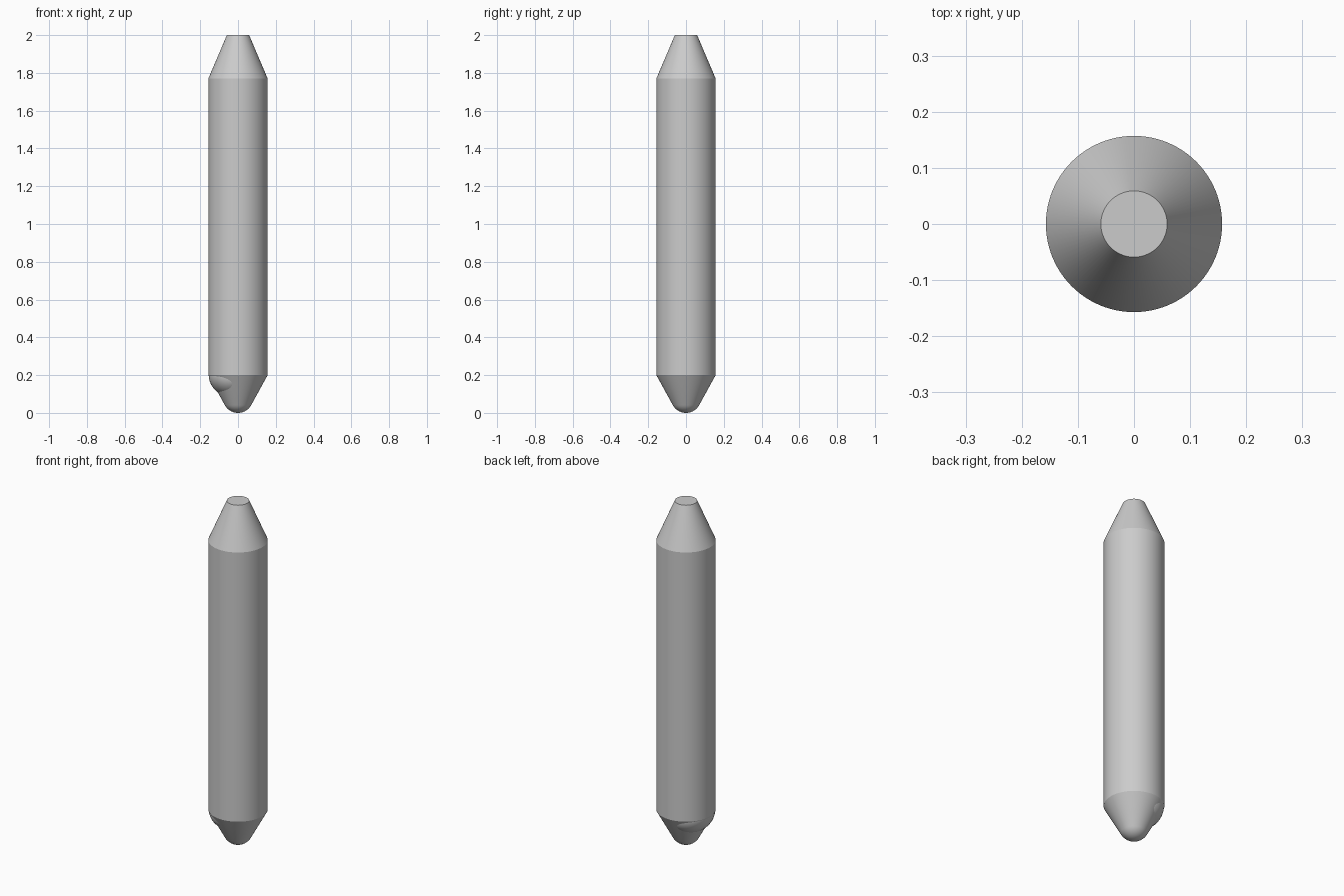
import bpy, bmesh, math

if "Cube" in bpy.data.objects:
    bpy.data.objects.remove(bpy.data.objects["Cube"])

SEGMENTS = 96


def finish(obj, angle=20):
    bpy.ops.object.select_all(action='DESELECT')
    obj.select_set(True)
    bpy.context.view_layer.objects.active = obj
    bpy.ops.object.shade_smooth_by_angle(angle=math.radians(angle))


def lathe(name, profile):
    """Spin an (radius, height) profile around z."""
    bm = bmesh.new()
    verts = [bm.verts.new((r, 0, z)) for r, z in profile]
    edges = [bm.edges.new(pair) for pair in zip(verts, verts[1:])]
    bmesh.ops.spin(bm, geom=verts + edges, cent=(0, 0, 0), axis=(0, 0, 1),
                   angle=math.tau, steps=SEGMENTS, use_duplicate=False)
    bmesh.ops.remove_doubles(bm, verts=bm.verts, dist=1e-5)
    bmesh.ops.recalc_face_normals(bm, faces=bm.faces)
    mesh = bpy.data.meshes.new(name)
    bm.to_mesh(mesh)
    bm.free()
    obj = bpy.data.objects.new(name, mesh)
    bpy.context.collection.objects.link(obj)
    finish(obj)
    return obj


# Body: rounded tip, lower cone, straight barrel, upper cone, flat end
tip_r, tip_end = 0.08, math.radians(61.3)
tip = [(tip_r * math.sin(tip_end * i / 10), tip_r - tip_r * math.cos(tip_end * i / 10))
       for i in range(11)]
lathe("body", tip + [(0.157, 0.2), (0.157, 1.77), (0.059, 2.0), (0, 2.0)])

# Bulge: ellipsoid swelling out of the lower cone on the -x side
bpy.ops.mesh.primitive_uv_sphere_add(segments=64, ring_count=32, radius=1,
                                     location=(-0.03, 0, 0.2))
bulge = bpy.context.object
bulge.name = "side_bulge"
bulge.scale = (0.125, 0.14, 0.115)
bpy.ops.object.transform_apply(location=False, rotation=False, scale=True)
finish(bulge)
